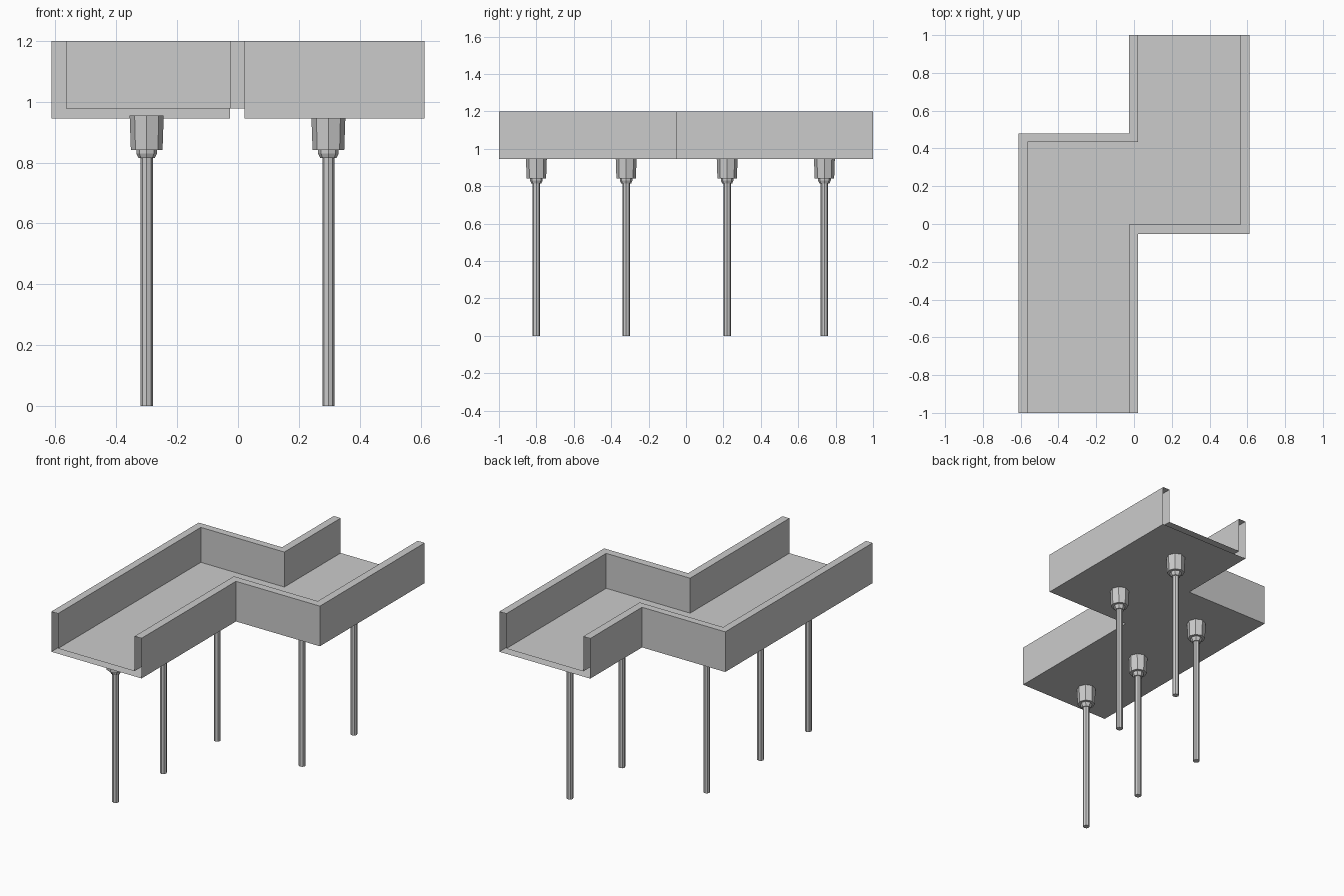
import bpy, bmesh
from math import cos, sin, pi

if "Cube" in bpy.data.objects:
    bpy.data.objects.remove(bpy.data.objects["Cube"])


def make_object(name, bm):
    bmesh.ops.recalc_face_normals(bm, faces=bm.faces)
    me = bpy.data.meshes.new(name)
    bm.to_mesh(me)
    bm.free()
    ob = bpy.data.objects.new(name, me)
    bpy.context.collection.objects.link(ob)
    return ob


# Zigzag plan lines of the trough walls, front to back
X, A, B = 0.612, -0.027, 0.022
left_out = [(-X, -1), (-X, 0.48), (A, 0.48), (A, 1)]
left_in = [(-X + 0.047, -1), (-X + 0.047, 0.434), (B, 0.434), (B, 1)]
right_in = [(A, -1), (A, -0.003), (X - 0.049, -0.003), (X - 0.049, 1)]
right_out = [(B, -1), (B, -0.052), (X, -0.052), (X, 1)]
BOTTOM, FLOOR, TOP = 0.945, 0.978, 1.2

# Trough: U profile swept along the zigzag, ends left open
rails = [(left_out, BOTTOM), (left_out, TOP), (left_in, TOP), (left_in, FLOOR),
         (right_in, FLOOR), (right_in, TOP), (right_out, TOP), (right_out, BOTTOM)]
bm = bmesh.new()
grid = [[bm.verts.new((x, y, z)) for x, y in line] for line, z in rails]
for i in range(len(grid)):
    a, b = grid[i], grid[(i + 1) % len(grid)]
    for j in range(3):
        bm.faces.new((a[j], a[j + 1], b[j + 1], b[j]))
make_object("trough", bm)


def lathe(name, x, y, profile, sides=8):
    """Capped faceted solid from (radius, z) pairs."""
    bm = bmesh.new()
    rings = [[bm.verts.new((x + r * cos(2 * pi * k / sides),
                            y + r * sin(2 * pi * k / sides), z))
              for k in range(sides)] for r, z in profile]
    for a, b in zip(rings, rings[1:]):
        for k in range(sides):
            n = (k + 1) % sides
            bm.faces.new((a[k], a[n], b[n], b[k]))
    bm.faces.new(rings[0])
    bm.faces.new(rings[-1])
    return make_object(name, bm)


# Legs: thin pole with a stepped socket under the floor
legs = [(-0.3, -0.8), (-0.3, -0.32), (-0.3, 0.22), (0.297, 0.22), (0.297, 0.74)]
for i, (x, y) in enumerate(legs, 1):
    lathe(f"leg_pole_{i}", x, y, [(0.02, 0), (0.02, 0.82)])
    lathe(f"leg_socket_{i}", x, y, [(0.027, 0.815), (0.034, 0.83), (0.034, 0.841),
                                    (0.052, 0.841), (0.056, 0.954)])
